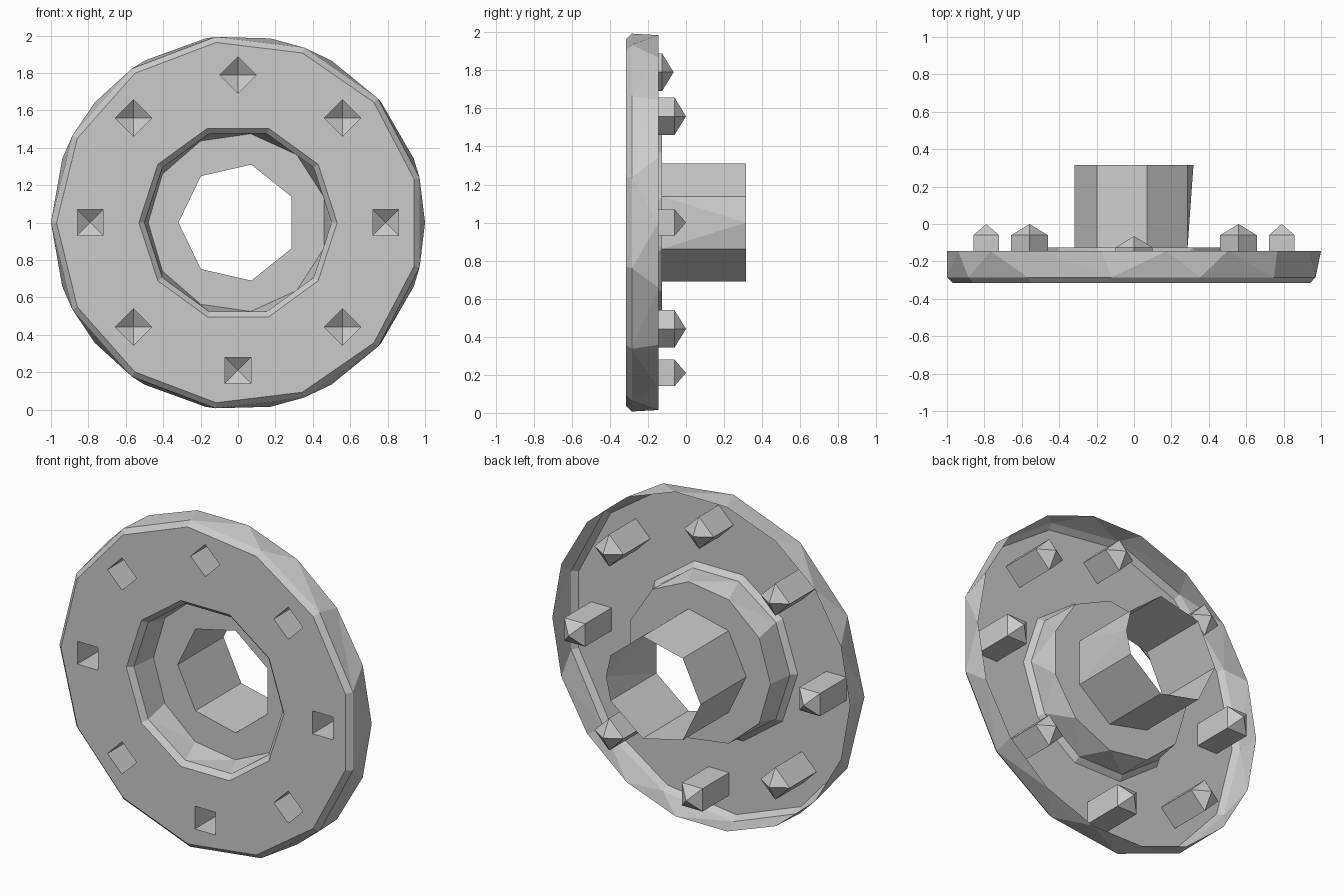
import bpy, bmesh, math

if "Cube" in bpy.data.objects:
    bpy.data.objects.remove(bpy.data.objects["Cube"])

TAU = 2 * math.pi


def angles(n, phase=180):
    return [(math.radians(phase) + i * TAU / n) for i in range(n)]


def ring(bm, n, r, y, cx=0, cz=1, phase=180):
    """Loop of n vertices facing along y."""
    return [bm.verts.new((cx + r * math.cos(a), y, cz + r * math.sin(a)))
            for a in angles(n, phase)]


def skin(bm, a, b):
    """Join two loops; unequal counts are zipped with triangles."""
    n, m = len(a), len(b)
    if n == m:
        for i in range(n):
            bm.faces.new((a[i], a[(i + 1) % n], b[(i + 1) % n], b[i]))
        return
    i = j = 0
    while i < n or j < m:
        if j >= m or (i < n and (i + 1) / n <= (j + 1) / m):
            bm.faces.new((a[i], a[(i + 1) % n], b[j % m]))
            i += 1
        else:
            bm.faces.new((a[i % n], b[(j + 1) % m], b[j]))
            j += 1


def edges_of(loop):
    bm_edges = []
    for i, v in enumerate(loop):
        w = loop[(i + 1) % len(loop)]
        bm_edges.append(next(e for e in v.link_edges if e.other_vert(v) == w))
    return bm_edges


def loop_edges(bm, loop):
    for i, v in enumerate(loop):
        w = loop[(i + 1) % len(loop)]
        if not any(e.other_vert(v) == w for e in v.link_edges):
            bm.edges.new((v, w))
    return edges_of(loop)


def finish(bm, name):
    bmesh.ops.recalc_face_normals(bm, faces=bm.faces)
    mesh = bpy.data.meshes.new(name)
    bm.to_mesh(mesh)
    bm.free()
    obj = bpy.data.objects.new(name, mesh)
    bpy.context.collection.objects.link(obj)


FRONT, RIM_BACK, FLOOR = -0.315, -0.145, -0.125
bm = bmesh.new()

# Outer rim: bent back from the front face, open behind
front = ring(bm, 13, 0.97, FRONT)
shoulder = ring(bm, 13, 1.0, -0.285)
back = ring(bm, 18, 1.0, RIM_BACK)
skin(bm, front, shoulder)
skin(bm, shoulder, back)

# Round recess in the middle
mouth = ring(bm, 10, 0.53, FRONT)
lip = ring(bm, 10, 0.50, -0.285)
floor = ring(bm, 11, 0.48, FLOOR)
skin(bm, mouth, lip)
skin(bm, lip, floor)

# Eight hollow studs: square sockets in front, pyramid tips behind
socket_edges = []
for k in range(8):
    a = k * TAU / 8
    cx, cz = 0.79 * math.cos(a), 1 + 0.79 * math.sin(a)
    diamond = k % 2 == 1 or k == 2
    phase, tip_y = (0 if diamond else 45), (-0.065 if k == 2 else 0.0)
    r = 0.098
    s0 = ring(bm, 4, r, FRONT, cx, cz, phase)
    s1 = ring(bm, 4, r, tip_y - 0.06, cx, cz, phase)
    skin(bm, s0, s1)
    tip = bm.verts.new((cx, tip_y, cz))
    for i in range(4):
        bm.faces.new((s1[i], s1[(i + 1) % 4], tip))
    socket_edges += edges_of(s0)

# Flat front face with holes
bmesh.ops.triangle_fill(bm, use_beauty=True, use_dissolve=False,
                        edges=edges_of(front) + edges_of(mouth) + socket_edges)

# Recess floor and open seven-sided hub sleeve
hub = ring(bm, 7, 0.318, FLOOR)
end = ring(bm, 7, 0.318, 0.315)
bmesh.ops.triangle_fill(bm, use_beauty=True, use_dissolve=False,
                        edges=edges_of(floor) + loop_edges(bm, hub))
corner = bm.verts.new((0.318, 0.315, 1))
for i in range(7):
    j = (i + 1) % 7
    if i == 3:  # side split by an extra corner at the open end
        for tri in ((hub[i], hub[j], corner), (hub[i], corner, end[i]),
                    (hub[j], end[j], corner)):
            bm.faces.new(tri)
    else:
        bm.faces.new((hub[i], hub[j], end[j], end[i]))

finish(bm, "flanged_hub_plate")
